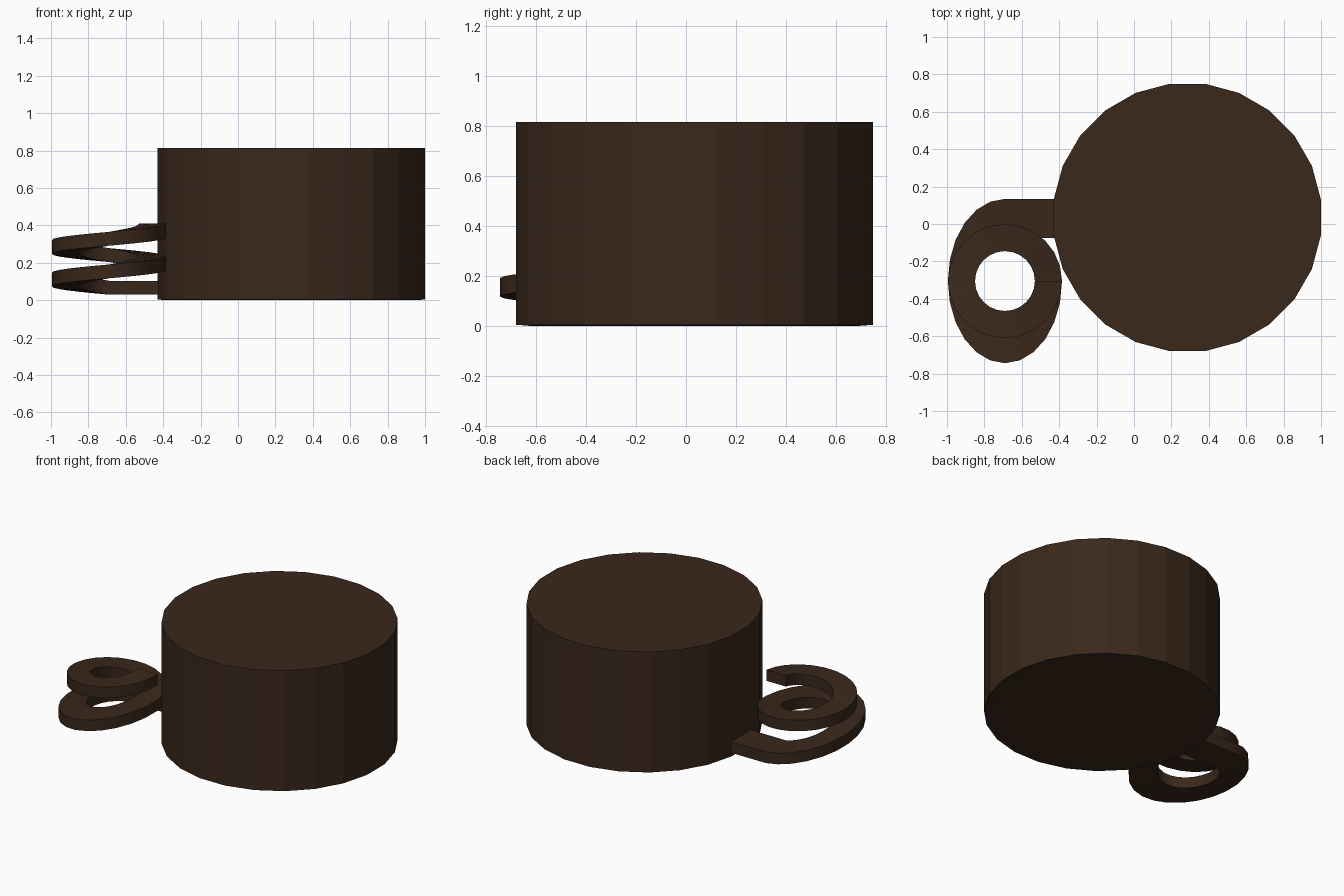
import bpy, bmesh, math

if "Cube" in bpy.data.objects:
    bpy.data.objects.remove(bpy.data.objects["Cube"])

brown = bpy.data.materials.new("dark_brown")
brown.diffuse_color = (0.042, 0.021, 0.011, 1)
brown.use_nodes = True
brown.node_tree.nodes["Principled BSDF"].inputs["Base Color"].default_value = brown.diffuse_color


def finish(name, bm, smooth=False):
    bmesh.ops.recalc_face_normals(bm, faces=bm.faces)
    for f in bm.faces:
        f.smooth = smooth
    me = bpy.data.meshes.new(name)
    bm.to_mesh(me)
    bm.free()
    me.materials.append(brown)
    ob = bpy.data.objects.new(name, me)
    bpy.context.collection.objects.link(ob)
    return ob


def skin(bm, rings):
    """Join matching rings of points into a capped solid."""
    rows = [[bm.verts.new(p) for p in ring] for ring in rings]
    n = len(rows[0])
    for a, b in zip(rows, rows[1:]):
        for i in range(n):
            j = (i + 1) % n
            bm.faces.new((a[i], a[j], b[j], b[i]))
    bm.faces.new(rows[0])
    bm.faces.new(rows[-1])


# Cup body: 24 flat sides with a thin rim round the underside
SIDES, BODY_X, BODY_Y, HEIGHT = 24, 0.285, 0.035, 0.815
bm = bmesh.new()
rings = []
for r, z in ((0.67, 0.0), (0.721, 0.004), (0.721, HEIGHT)):
    rings.append([(BODY_X + r * math.cos((i + 0.5) * math.tau / SIDES),
                   BODY_Y + r * math.sin((i + 0.5) * math.tau / SIDES), z)
                  for i in range(SIDES)])
skin(bm, rings)
finish("cup_body", bm)

# Coiled handle: flat band, lower turn stretched in y, upper turn circular
CX, CY, INNER, OUTER, HALF = -0.69, -0.305, 0.16, 0.305, 0.037
SECTION = ((INNER, -HALF), (OUTER, -HALF), (OUTER, HALF), (INNER, HALF))
STRETCH = 1.44
rings = [[(-0.40, CY + STRETCH * r, 0.067 + h) for r, h in SECTION]]
for deg in range(90, 721, 15):
    a = math.radians(deg)
    s = STRETCH if deg < 360 else 1.0
    z = 0.067 + 0.305 * (deg - 90) / 630
    rings.append([(CX + r * math.cos(a), CY + s * r * math.sin(a), z + h)
                  for r, h in SECTION])
bm = bmesh.new()
skin(bm, rings)
handle = finish("coiled_handle", bm, True)
bpy.context.view_layer.objects.active = handle
handle.select_set(True)
bpy.ops.object.shade_smooth_by_angle(angle=math.radians(35))
